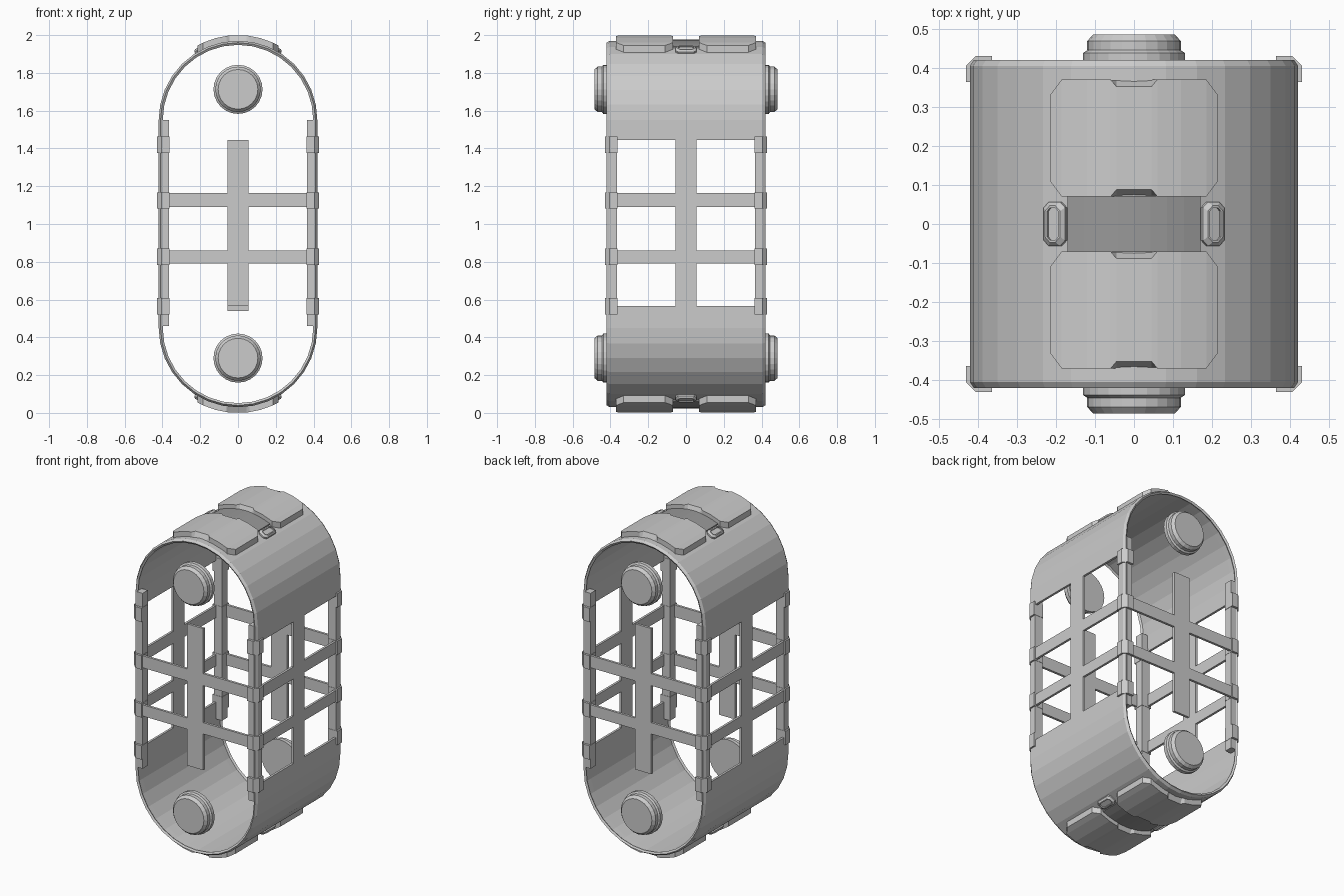
import bpy
import bmesh
from math import sin, cos, pi, sqrt, asin
from mathutils import Matrix, Vector

cube = bpy.data.objects.get("Cube")
if cube:
    bpy.data.objects.remove(cube, do_unlink=True)


def material(name, value):
    m = bpy.data.materials.new(name)
    m.use_nodes = True
    color = (value, value, value, 1)
    m.diffuse_color = color
    m.node_tree.nodes["Principled BSDF"].inputs["Base Color"].default_value = color
    return m


GREY = material("light grey", 0.6)
DARK = material("dark grey", 0.32)
R, TOP, LOW = 0.42, 1.55, 0.45
FLIP = Matrix.Translation((0, 0, 1)) @ Matrix.Rotation(pi, 4, 'Y') @ Matrix.Translation((0, 0, -1))


def make(name, verts, faces, mat=GREY, matrix=None, fix=True):
    bm = bmesh.new()
    vs = [bm.verts.new(v) for v in verts]
    for f in faces:
        bm.faces.new([vs[i] for i in f])
    if matrix:
        bm.transform(matrix)
    if fix:
        bmesh.ops.recalc_face_normals(bm, faces=bm.faces)
    me = bpy.data.meshes.new(name)
    bm.to_mesh(me)
    bm.free()
    me.materials.append(mat)
    ob = bpy.data.objects.new(name, me)
    bpy.context.scene.collection.objects.link(ob)
    return ob


def loft(name, rings, mat=GREY, matrix=None):
    """Closed skin through rings of equal length, with capped ends."""
    n = len(rings[0])
    verts = [v for ring in rings for v in ring]
    faces = [(k * n + i, k * n + (i + 1) % n, (k + 1) * n + (i + 1) % n, (k + 1) * n + i)
             for k in range(len(rings) - 1) for i in range(n)]
    faces += [tuple(range(n)), tuple(range(len(verts) - n, len(verts)))]
    return make(name, verts, faces, mat, matrix)


def prism(name, plan, z0, z1, matrix=None):
    return loft(name, [[(x, y, z) for x, y in plan] for z in (z0, z1)], GREY, matrix)


def box(name, x0, x1, y0, y1, z0, z1):
    return prism(name, [(x0, y0), (x1, y0), (x1, y1), (x0, y1)], z0, z1)


def arc_z(x, r):
    return TOP + sqrt(r * r - x * x)


# Shell: stadium profile swept along y, with window openings left out
cross_bars = [(0.79, 0.86), (1.09, 1.165)]
levels = [0.565, 0.79, 0.86, 1.09, 1.165, 1.445]
SEG = 16
profile = []
for k in range(SEG + 1):
    a = pi * k / SEG
    profile.append((cos(a), sin(a), TOP))
profile += [(-1, 0, z) for z in reversed(levels)]
for k in range(SEG + 1):
    a = pi + pi * k / SEG
    profile.append((cos(a), sin(a), LOW))
profile += [(1, 0, z) for z in levels]
stations = [(-0.42, 0.01), (-0.405, 0), (-0.365, 0), (-0.055, 0),
            (0.055, 0), (0.365, 0), (0.405, 0), (0.42, 0.01)]
verts = [((R - o) * c, y, z + (R - o) * s) for y, o in stations for c, s, z in profile]
n = len(profile)
faces = []
for j in range(len(stations) - 1):
    for i in range(n):
        k = (i + 1) % n
        za, zb = sorted((profile[i][2], profile[k][2]))
        mid = (za + zb) / 2
        window = (j in (2, 4) and levels[0] < mid < levels[-1] and zb > za
                  and not any(a < mid < b for a, b in cross_bars))
        if not window:
            faces.append((j * n + i, (j + 1) * n + i, (j + 1) * n + k, j * n + k))
shell = make("shell", verts, faces, fix=False)
solid = shell.modifiers.new("thickness", 'SOLIDIFY')
solid.thickness = 0.014
solid.offset = -1

# Open end grilles
for side, end, foot in ((-1, "front", 0.565), (1, "back", 0.54)):
    y0, y1 = sorted((side * 0.405, side * 0.42))
    box(end + "_upright_bar", -0.055, 0.055, y0, y1, foot, 1.445)
    for i, (z0, z1) in enumerate(cross_bars):
        box(f"{end}_cross_bar_{i}", -0.405, 0.405, y0, y1, z0, z1)

    # Round end buttons
    lathe = [(0.13, 0.415), (0.13, 0.438), (0.12, 0.445), (0.12, 0.468), (0.105, 0.485)]
    for level, z in (("lower", 0.29), ("upper", 1.713)):
        loft(f"{end}_{level}_button",
             [[(r * cos(2 * pi * i / 24), side * y, z + r * sin(2 * pi * i / 24))
               for i in range(24)] for r, y in lathe])

    # Corner posts with wrapped clips
    for sx, hand in ((1, "left"), (-1, "right")):
        def corner(inner, outer, cut):
            plan = [(inner, inner), (outer, inner), (outer, outer - cut),
                    (outer - cut, outer), (inner, outer)]
            return [(sx * x, side * y) for x, y in plan]
        prism(f"{end}_{hand}_post", corner(0.365, 0.416, 0.014), 0.46, 1.55)
        for i, z in enumerate((0.565, 0.827, 1.125, 1.42)):
            prism(f"{end}_{hand}_clip_{i}", corner(0.363, 0.43, 0.025), z - 0.043, z + 0.043)


# Curved pads, centre strap and buckles, repeated at top and bottom
def pad(name, y0, y1, matrix):
    rings = []
    xs = [0.045, 0.06, 0.12, 0.185, 0.215]
    for x in [-v for v in reversed(xs)] + xs:
        trim = 0.04 if abs(x) > 0.2 else 0
        notch = 0.018 if abs(x) < 0.05 else 0
        zb, zt = arc_z(x, R - 0.008), arc_z(x, 0.45)
        rings.append([(x, y0 + trim, zb), (x, y1 - trim, zb),
                      (x, y1 - trim - notch, zt), (x, y0 + trim + notch, zt)])
    loft(name, rings, GREY, matrix)


for place, matrix in (("top", Matrix.Identity(4)), ("bottom", FLIP)):
    pad(place + "_front_pad", -0.37, -0.07, matrix)
    pad(place + "_back_pad", 0.07, 0.37, matrix)
    strap = []
    for i in range(9):
        x = -0.17 + 0.34 * i / 8
        zb, zt = arc_z(x, R - 0.01), arc_z(x, R + 0.006)
        strap.append([(x, -0.072, zb), (x, 0.072, zb), (x, 0.072, zt), (x, -0.072, zt)])
    loft(place + "_strap", strap, DARK, matrix)
    for s, hand in ((-1, "right"), (1, "left")):
        tilt = (matrix @ Matrix.Translation((0, 0, TOP))
                @ Matrix.Rotation(s * asin(0.2 / R), 4, 'Y'))

        def ring(w, d, r, c=0.014):
            return [(w - c, -d, r), (w, c - d, r), (w, d - c, r), (w - c, d, r),
                    (c - w, d, r), (-w, d - c, r), (-w, c - d, r), (c - w, -d, r)]
        loft(f"{place}_{hand}_buckle",
             [ring(0.031, 0.056, 0.405), ring(0.031, 0.056, 0.428), ring(0.022, 0.047, 0.438),
              ring(0.016, 0.041, 0.438, 0.008), ring(0.016, 0.041, 0.43, 0.008)],
             GREY, tilt)
